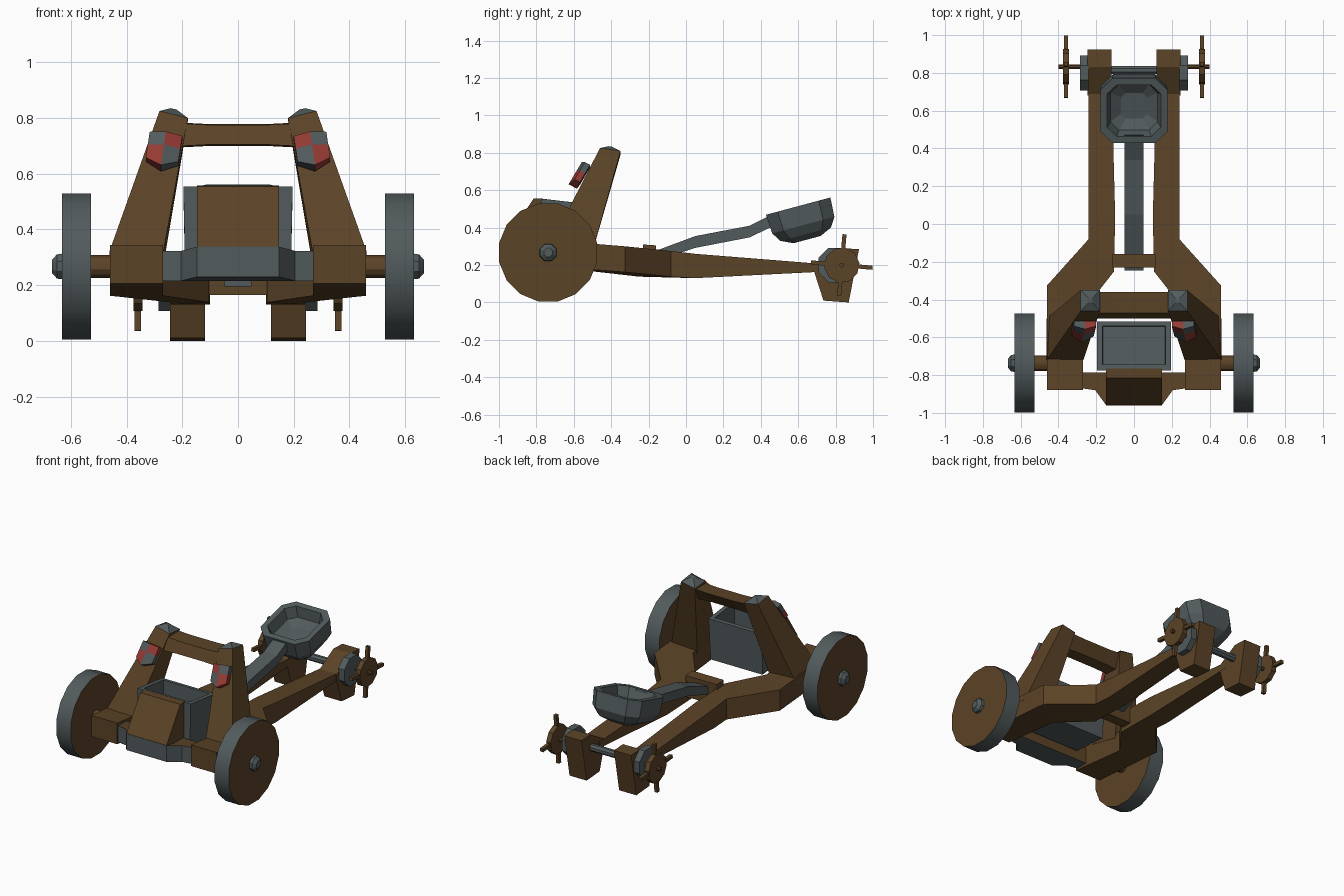
import bpy, bmesh, math
from mathutils import Vector

if "Cube" in bpy.data.objects:
    bpy.data.objects.remove(bpy.data.objects["Cube"])


def material(name, rgb):
    m = bpy.data.materials.new(name)
    m.diffuse_color = (*rgb, 1)
    m.use_nodes = True
    m.node_tree.nodes["Principled BSDF"].inputs["Base Color"].default_value = m.diffuse_color
    return m


BROWN = material("brown wood", (0.105, 0.056, 0.020))
GREY = material("grey iron", (0.084, 0.104, 0.108))
RED = material("red paint", (0.30, 0.042, 0.033))


def loft(name, rings, mats, rule=None, smooth=False):
    """Join rings of points in order, cap both ends; rule(normal, centre) picks the material."""
    bm = bmesh.new()
    vs = [[bm.verts.new(p) for p in r] for r in rings]
    n = len(vs[0])
    for a, b in zip(vs, vs[1:]):
        for i in range(n):
            j = (i + 1) % n
            bm.faces.new((a[i], a[j], b[j], b[i]))
    bm.faces.new(vs[0])
    bm.faces.new(vs[-1])
    bmesh.ops.recalc_face_normals(bm, faces=bm.faces)
    bm.normal_update()
    if rule:
        for f in bm.faces:
            f.material_index = rule(f.normal, f.calc_center_median())
    me = bpy.data.meshes.new(name)
    bm.to_mesh(me)
    bm.free()
    for m in mats:
        me.materials.append(m)
    ob = bpy.data.objects.new(name, me)
    bpy.context.collection.objects.link(ob)
    if smooth:
        bpy.ops.object.select_all(action='DESELECT')
        ob.select_set(True)
        bpy.context.view_layer.objects.active = ob
        bpy.ops.object.shade_smooth_by_angle()
    return ob


def disc(x, y, z, r, n, turn=0.5):
    """Ring of points around the x axis."""
    return [(x, y + r * math.cos(math.tau * (i + turn) / n),
             z + r * math.sin(math.tau * (i + turn) / n)) for i in range(n)]


def side_profile(pts, x0, x1):
    return [[(x, y, z) for y, z in pts] for x in (x0, x1)]


def rect(x0, x1, y0, y1, z0, z1):
    """Rectangle whose height goes from z0 at y0 to z1 at y1."""
    return [(x0, y0, z0), (x1, y0, z0), (x1, y1, z1), (x0, y1, z1)]


for s, side in ((-1, "left"), (1, "right")):
    # big wheels: wooden sides, iron rim, iron hub cap and wooden axle stub
    WY, WZ = -0.737, 0.267
    loft(f"{side}_wheel", [disc(s * x, WY, WZ, 0.267, 16) for x in (0.527, 0.632)],
         [BROWN, GREY], lambda n, c: 0 if abs(n.x) > 0.7 else 1, True)
    loft(f"{side}_hub", [disc(s * x, WY, WZ, r, 8) for x, r in
                         ((0.63, 0.05), (0.65, 0.047), (0.668, 0.025))], [GREY])
    loft(f"{side}_axle", [disc(s * x, WY, WZ, 0.042, 12) for x in (0.3, 0.53)],
         [BROWN], None, True)

    # long bent side beam: inner x, y, outer x, y, bottom z, top z
    beam = [(0.27, -0.88, 0.46, -0.88, 0.205, 0.345),
            (0.27, -0.46, 0.46, -0.325, 0.162, 0.30),
            (0.105, -0.25, 0.24, -0.08, 0.138, 0.275),
            (0.10, 0.05, 0.24, 0.05, 0.13, 0.26),
            (0.118, 0.74, 0.24, 0.74, 0.165, 0.205)]
    loft(f"{side}_beam", [[(s * a, b, l), (s * c, d, l), (s * c, d, h), (s * a, b, h)]
                          for a, b, c, d, l, h in beam], [BROWN])

    # rear foot block
    loft(f"{side}_rear_foot", side_profile(
        [(0.685, 0.165), (0.735, 0.01), (0.87, 0.0), (0.925, 0.285), (0.83, 0.29), (0.68, 0.205)],
        s * 0.119, s * 0.245), [BROWN])

    # leaning upright and its pyramid cap
    top = [(s * 0.18, -0.46, 0.80), (s * 0.282, -0.46, 0.825),
           (s * 0.282, -0.35, 0.81), (s * 0.18, -0.35, 0.79)]
    loft(f"{side}_upright", [[(s * 0.268, -0.72, 0.32), (s * 0.462, -0.72, 0.32),
                              (s * 0.462, -0.50, 0.27), (s * 0.268, -0.50, 0.27)], top], [BROWN])
    mid = Vector((s * 0.231, -0.405, 0.838))
    loft(f"{side}_cap", [top, [mid + (Vector(p) - mid) * 0.2 for p in top]], [GREY])

    # checkered shield: two columns of two cells, folded along the middle
    def place(u, v, d):
        """u: inner to outer, v: height, d: distance out of the upright."""
        return (s * (0.2 + 0.117 * u + 0.014 * (1 - v)),
                -0.530 - 0.055 * (1 - v) - 0.88 * d,
                0.73 + 0.015 * u - 0.092 * (1 - v) + 0.47 * d)
    for i in (0, 1):
        for j in (0, 1):
            u = (0.5 * i, 0.5 * i + 0.5)
            cell = [(u[0], 0.5 + 0.5 * j), (u[1], 0.5 + 0.5 * j)]
            low = [(a, 0.5 if j else (-0.3 if a == 0.5 else 0)) for a in u]
            outline = cell + low[::-1]
            lift = [0.03 if a == 0.5 else 0.012 for a, b in outline]
            loft(f"{side}_shield_cell_{i}{j}",
                 [[place(a, b, -0.02) for a, b in outline],
                  [place(a, b, d) for (a, b), d in zip(outline, lift)]],
                 [GREY if i == j else RED])

    # windlass: iron drum, thin shaft, hand wheel with four spokes
    HY, HZ = 0.833, 0.2
    loft(f"{side}_drum", [disc(s * x, HY - 0.033, HZ, r, 8) for x, r in
                          ((0.24, 0.10), (0.285, 0.10))], [GREY])
    loft(f"{side}_shaft", [disc(s * x, HY, HZ, 0.013, 8) for x in (0.24, 0.40)], [BROWN])
    loft(f"{side}_hand_wheel", [disc(s * x, HY, HZ, 0.095, 10, 0.2) for x in (0.343, 0.376)],
         [BROWN])
    for k in range(4):
        a = math.radians(-5 + 90 * k)
        d, e = Vector((0, math.cos(a), math.sin(a))), Vector((0, -math.sin(a), math.cos(a)))
        rings = []
        for r in (0.06, 0.165):
            rings.append([Vector((s * 0.36 + p * 0.011, HY, HZ)) + d * r + e * q * 0.011
                          for p, q in ((-1, -1), (1, -1), (1, 1), (-1, 1))])
        loft(f"{side}_spoke_{k}", rings, [BROWN])

# bar between the rear feet
loft("rear_bar", [disc(x, 0.815, 0.2, 0.024, 8) for x in (-0.15, 0.15)], [GREY])

# upper cross bar between the uprights
loft("upper_cross_bar", [[(x, -0.47, 0.775 + e), (x, -0.36, 0.778 + e),
                          (x, -0.41, 0.70 - e), (x, -0.50, 0.705 - e)]
                         for x, e in ((-0.215, 0.006), (-0.1, 0), (0.1, 0), (0.215, 0.006))], [BROWN])

# pivot cross bar carrying the throwing arm
loft("pivot_bar", side_profile([(-0.23, 0.165), (-0.16, 0.165), (-0.16, 0.305), (-0.23, 0.31)],
                               -0.115, 0.115), [BROWN])

# front bumper: wooden beam with iron facing
plan = [(-0.275, -0.87, 0), (-0.205, -0.88, 0), (-0.147, -0.96, 0.015), (0.147, -0.96, 0.015),
        (0.205, -0.88, 0), (0.275, -0.87, 0), (0.275, -0.785, 0), (-0.275, -0.785, 0)]
loft("front_bumper", [[(x, y, z + e) for x, y, e in plan] for z in (0.215, 0.323)],
     [BROWN, GREY], lambda n, c: 1 if n.y < -0.4 or n.z < -0.5 else 0)

# sloping wooden front wedge
loft("front_wedge", side_profile([(-0.957, 0.325), (-0.957, 0.34), (-0.815, 0.555),
                                  (-0.765, 0.557), (-0.765, 0.30)], -0.147, 0.147), [BROWN])

# open iron box
loft("ammunition_box", [rect(-0.19, 0.19, -0.775, -0.53, 0.27, 0.25),
                        rect(-0.196, 0.196, -0.775, -0.515, 0.555, 0.525),
                        rect(-0.168, 0.168, -0.745, -0.54, 0.552, 0.528),
                        rect(-0.165, 0.165, -0.745, -0.545, 0.34, 0.32)], [GREY])

# throwing arm
path = [(-0.245, 0.195, 0.245), (0.05, 0.292, 0.355), (0.34, 0.348, 0.41), (0.47, 0.41, 0.475)]
loft("throwing_arm", [[(-0.049, y, a), (0.049, y, a), (0.049, y, b), (-0.049, y, b)]
                      for y, a, b in path], [GREY])

# eight-sided bowl, tilted up to the rear
ct, st = math.cos(math.radians(15)), math.sin(math.radians(15))


def bowl_ring(h, depth, cut=0.36):
    c = h * (1 - cut)
    flat = [(h, -c), (h, c), (c, h), (-c, h), (-h, c), (-h, -c), (-c, -h), (c, -h)]
    return [(x, 0.60 + y * ct + depth * st, 0.515 + y * st - depth * ct) for x, y in flat]


loft("throwing_bowl", [bowl_ring(0.075, 0.185), bowl_ring(0.14, 0.155), bowl_ring(0.172, 0.105),
                       bowl_ring(0.178, 0.0), bowl_ring(0.142, 0.0), bowl_ring(0.125, 0.07),
                       bowl_ring(0.07, 0.10)], [GREY])
